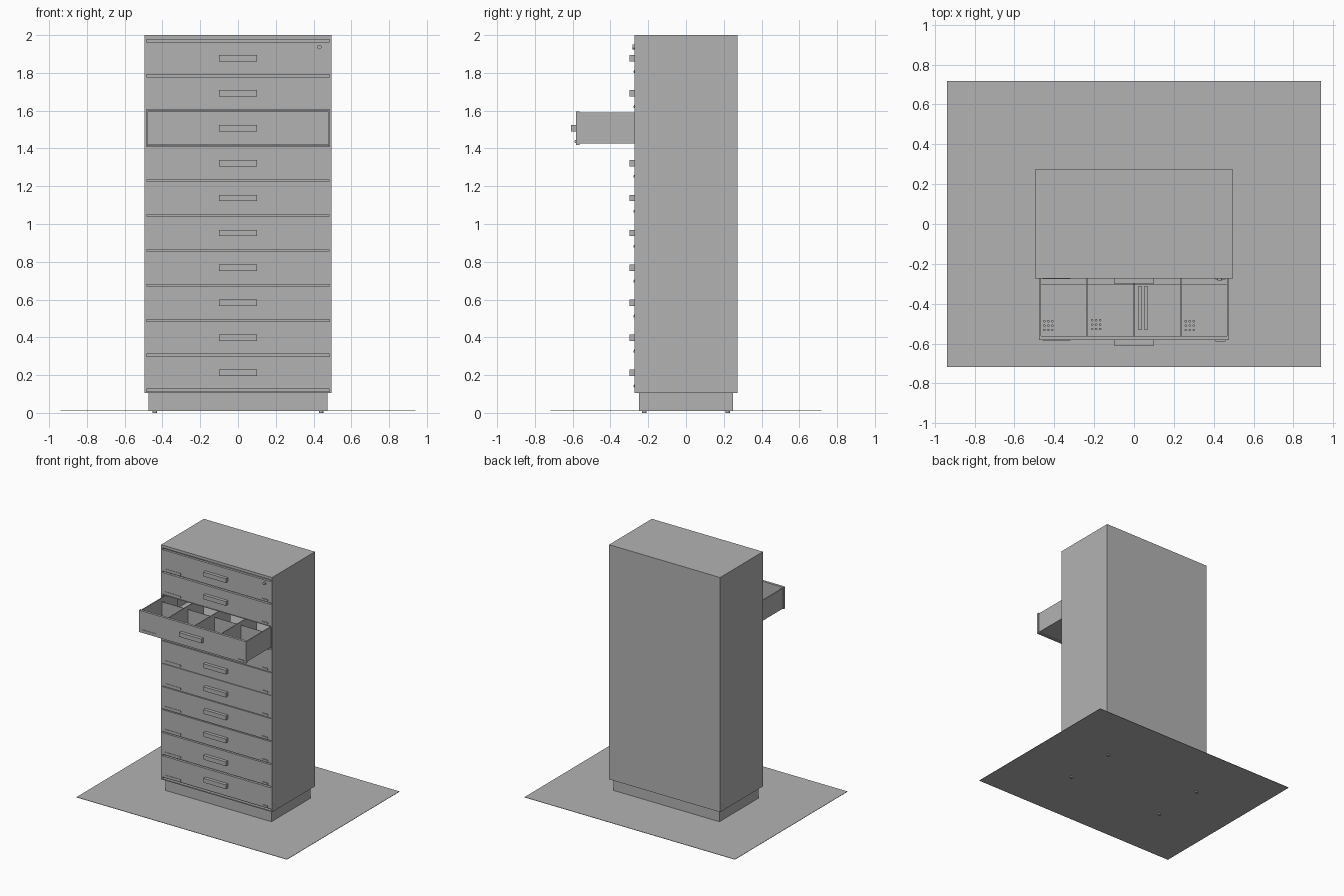
import bpy
import bmesh
from mathutils import Matrix, Vector

default = bpy.data.objects.get("Cube")
if default:
    bpy.data.objects.remove(default, do_unlink=True)

GRAY = (0.45, 0.45, 0.45, 1)
paint = bpy.data.materials.new("gray_paint")
paint.use_nodes = True
paint.diffuse_color = GRAY
paint.node_tree.nodes["Principled BSDF"].inputs["Base Color"].default_value = GRAY


def add_box(bm, x, y, z):
    """Box spanning three (low, high) ranges."""
    size = [hi - lo for lo, hi in (x, y, z)]
    mid = Vector([(hi + lo) / 2 for lo, hi in (x, y, z)])
    bmesh.ops.create_cube(bm, size=1, matrix=Matrix.Translation(mid) @ Matrix.Diagonal((*size, 1)))


def add_disc(bm, centre, radius, depth, axis="Z"):
    turn = Matrix.Rotation(1.5708, 4, "X") if axis == "Y" else Matrix()
    bmesh.ops.create_cone(bm, cap_ends=True, segments=12, radius1=radius, radius2=radius,
                          depth=depth, matrix=Matrix.Translation(centre) @ turn)


def finish(name, bm):
    mesh = bpy.data.meshes.new(name)
    bm.to_mesh(mesh)
    bm.free()
    mesh.materials.append(paint)
    obj = bpy.data.objects.new(name, mesh)
    bpy.context.collection.objects.link(obj)
    return obj


def boxes(name, *spans):
    bm = bmesh.new()
    for span in spans:
        add_box(bm, *span)
    return finish(name, bm)


W, D = 0.496, 0.273          # cabinet half width and half depth
IN = 0.484                   # half width of the drawer opening
BOTTOM, PITCH, COUNT = 0.12, 0.185, 10
OPEN = 7                     # drawer that is pulled out
SLIDE = -0.31                # distance of the open drawer

# Ground sheet, plinth and feet
boxes("floor_sheet", ((-0.94, 0.94), (-0.718, 0.718), (0.010, 0.013)))
boxes("plinth", ((-0.474, 0.474), (-0.25, 0.25), (0.012, 0.105)))
bm = bmesh.new()
for x in (-0.44, 0.44):
    for y in (-0.22, 0.22):
        add_disc(bm, (x, y, 0.006), 0.012, 0.012)
finish("feet", bm)

# Cabinet shell
boxes("cabinet_shell",
      ((-W, -IN), (-D, D), (0.105, 2)),
      ((IN, W), (-D, D), (0.105, 2)),
      ((-IN, IN), (-D, D), (1.978, 2)),
      ((-IN, IN), (-D, D), (0.105, 0.114)),
      ((-IN, IN), (D - 0.012, D), (0.114, 1.978)))


def slit(k):
    """Centre and half height of the gap below drawer k."""
    return BOTTOM + PITCH * k, 0.002 + 0.001 * abs(k - 5)


# Drawer fronts, handles, label plates and latches
for k in range(COUNT):
    low, low_gap = slit(k)
    high, high_gap = slit(k + 1)
    is_open = k == OPEN
    y = -D + (SLIDE if is_open else 0)
    half = 0.478 if is_open else IN
    mid = (low + high) / 2
    tag = f"_{k + 1}"
    boxes("drawer_front" + tag, ((-half, half), (y, y + 0.02), (low + low_gap, high - high_gap)))
    boxes("handle" + tag, ((-0.1, 0.1), (y - 0.026, y), (mid - 0.017, mid + 0.017)))
    boxes("label_plate" + tag, ((-0.46, -0.32), (y - 0.003, y), (low + 0.015, low + 0.03)))
    boxes("latch" + tag, ((0.41, 0.46), (y - 0.006, y), (low + 0.016, low + 0.026)))
    # Divider shelf closing the bay above and below the open drawer
    if k in (OPEN, OPEN + 1):
        boxes("bay_shelf" + tag, ((-IN, IN), (-D, D - 0.012), (low - 0.002, low + 0.002)))

# Lock on the top drawer
bm = bmesh.new()
add_disc(bm, (0.43, -D - 0.005, 1.937), 0.012, 0.012, "Y")
finish("lock", bm)

# Open drawer box with compartments
FRONT, BACK, CROSS = -0.565, -0.1, -0.305
Z0, Z1 = 1.425, 1.59
boxes("drawer_floor", ((-0.474, 0.474), (FRONT, BACK), (Z0, Z0 + 0.006)))
boxes("drawer_sides",
      *[((x - 0.004, x + 0.004), (FRONT, BACK), (Z0, Z1)) for x in (-0.47, 0.47)])
boxes("drawer_dividers",
      *[((x - 0.003, x + 0.003), (FRONT, BACK), (Z0, Z1 - 0.004)) for x in (-0.237, 0, 0.237)])
boxes("drawer_cross_wall", ((-0.47, 0.47), (CROSS - 0.002, CROSS + 0.002), (Z0, Z1 - 0.03)))

# Small contents: groups of pegs and two bars
bm = bmesh.new()
for cx, cy in ((-0.43, -0.51), (-0.19, -0.505), (0.28, -0.51)):
    for i in (-1, 0, 1):
        for j in (-1, 0, 1):
            add_disc(bm, (cx + i * 0.02, cy + j * 0.022, Z0 + 0.012), 0.006, 0.012)
finish("pegs", bm)
boxes("bars", *[((x, x + 0.02), (-0.53, -0.315), (Z0 + 0.006, Z0 + 0.02)) for x in (0.02, 0.05)])
